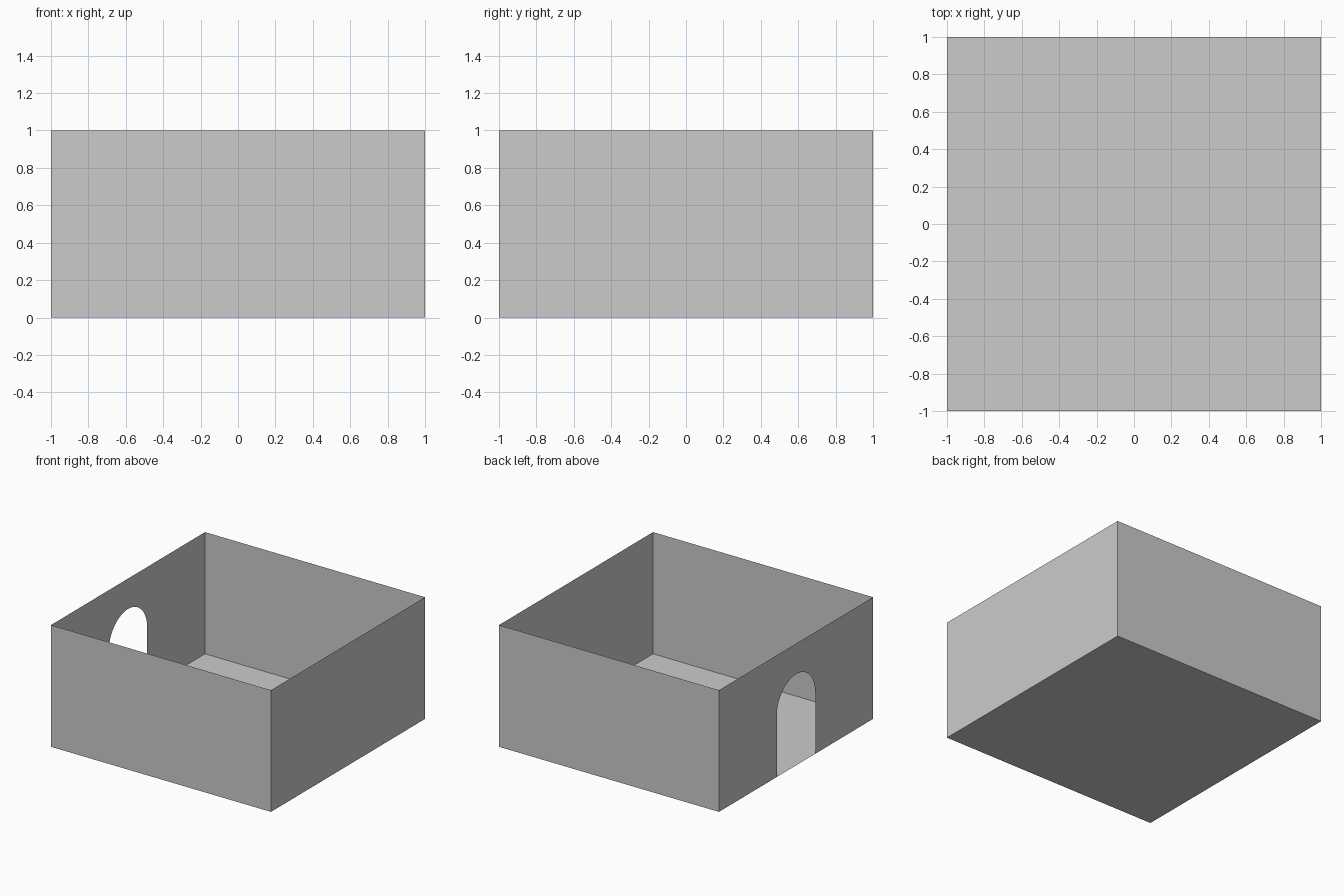
import bpy
import bmesh
from math import pi, cos, sin

if "Cube" in bpy.data.objects:
    bpy.data.objects.remove(bpy.data.objects["Cube"])

HALF, HEIGHT = 1.0, 1.0                    # room half width and wall height
DOOR_R, SPRING, SEGS = 0.25, 0.5, 32       # doorway radius, arch spring height


def panel(name, points):
    """Thin single-face sheet from an outline."""
    bm = bmesh.new()
    bm.faces.new([bm.verts.new(p) for p in points])
    mesh = bpy.data.meshes.new(name)
    bm.to_mesh(mesh)
    bm.free()
    obj = bpy.data.objects.new(name, mesh)
    bpy.context.collection.objects.link(obj)
    return obj


def wall(name, outline, turn):
    """Stand a (u, z) outline at the front edge, then turn it about z."""
    obj = panel(name, [(u, -HALF, z) for u, z in outline])
    obj.rotation_euler.z = turn
    return obj


# Floor
panel("floor", [(-HALF, -HALF, 0), (-HALF, HALF, 0), (HALF, HALF, 0), (HALF, -HALF, 0)])

# Three plain walls
plain = [(-HALF, 0), (HALF, 0), (HALF, HEIGHT), (-HALF, HEIGHT)]
for i, name in enumerate(("front_wall", "right_wall", "back_wall")):
    wall(name, plain, i * pi / 2)

# Left wall with round-topped doorway down to the floor
arch = [(-DOOR_R * cos(pi * i / SEGS), SPRING + DOOR_R * sin(pi * i / SEGS))
        for i in range(SEGS + 1)]
doorway = [(-HALF, 0), (-DOOR_R, 0)] + arch + [(DOOR_R, 0), (HALF, 0), (HALF, HEIGHT), (-HALF, HEIGHT)]
wall("doorway_wall", doorway, 3 * pi / 2)
